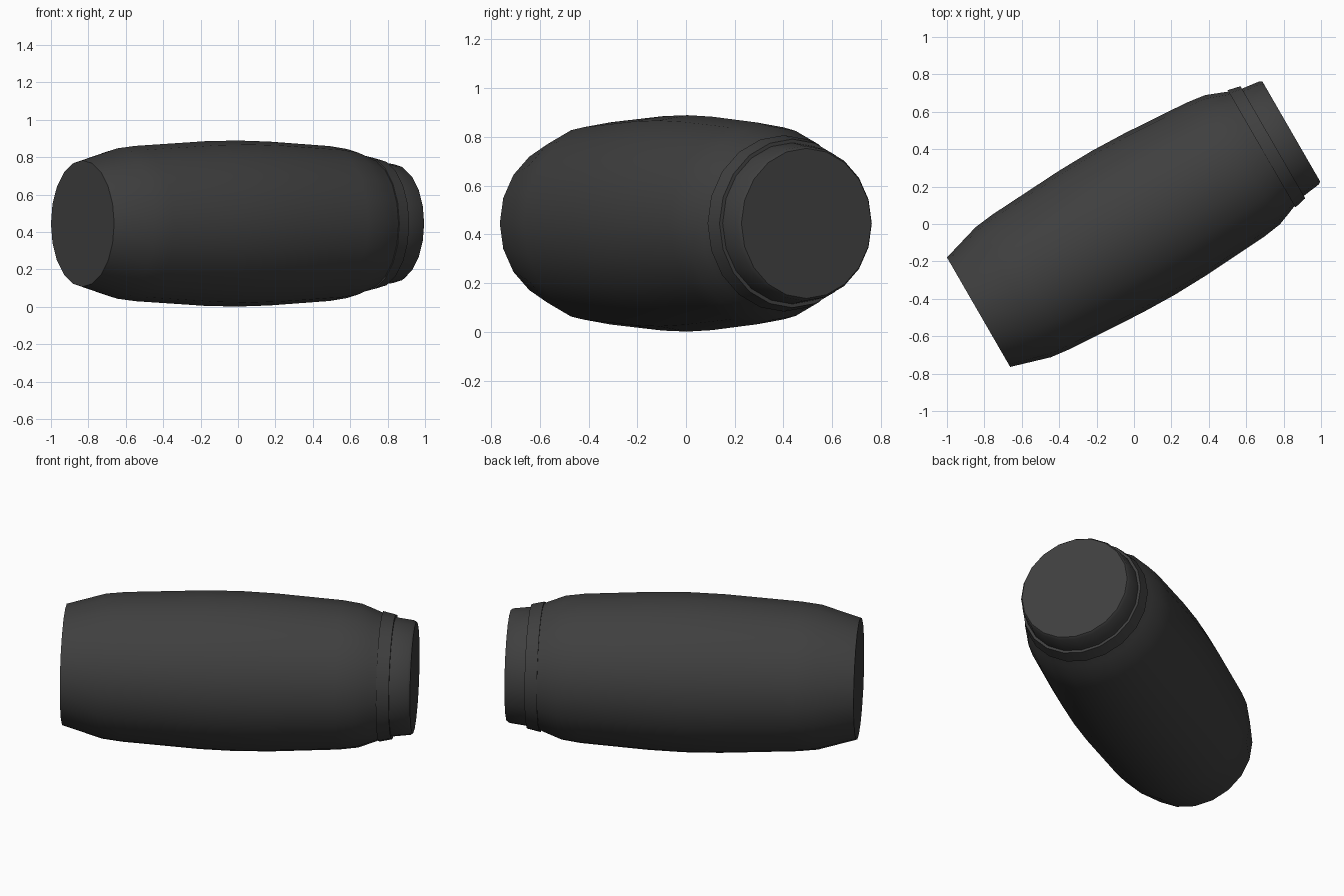
import bpy, bmesh
from math import sin, cos, pi, radians

cube = bpy.data.objects.get("Cube")
if cube:
    bpy.data.objects.remove(cube, do_unlink=True)

SIDES = 20

charcoal = bpy.data.materials.new("charcoal")
charcoal.use_nodes = True
colour = (0.05, 0.05, 0.05, 1)
charcoal.diffuse_color = colour
charcoal.node_tree.nodes["Principled BSDF"].inputs["Base Color"].default_value = colour


def lathe(name, profile):
    """Turn (position, radius) pairs about the local x axis, with flat end caps."""
    bm = bmesh.new()
    rings = []
    for t, r in profile:
        rings.append([bm.verts.new((t, r * cos(2 * pi * i / SIDES), r * sin(2 * pi * i / SIDES)))
                      for i in range(SIDES)])
    for a, b in zip(rings, rings[1:]):
        for i in range(SIDES):
            j = (i + 1) % SIDES
            bm.faces.new((a[i], a[j], b[j], b[i]))
    bm.faces.new(rings[0])
    bm.faces.new(rings[-1])
    bmesh.ops.recalc_face_normals(bm, faces=bm.faces)
    mesh = bpy.data.meshes.new(name)
    bm.to_mesh(mesh)
    bm.free()
    mesh.materials.append(charcoal)
    obj = bpy.data.objects.new(name, mesh)
    bpy.context.collection.objects.link(obj)
    # The whole cylinder lies on its side, turned in plan
    obj.location = (-0.004, 0.006, 0.445)
    obj.rotation_euler.z = radians(30)
    bpy.ops.object.select_all(action='DESELECT')
    obj.select_set(True)
    bpy.context.view_layer.objects.active = obj
    bpy.ops.object.shade_smooth_by_angle(angle=radians(30))
    return obj


# Bulging barrel with tapered shoulders
lathe("barrel_body", [(-0.955, 0.338), (-0.74, 0.402), (-0.63, 0.415), (-0.2, 0.44),
                      (0, 0.444), (0.2, 0.438), (0.57, 0.414), (0.675, 0.399),
                      (0.75, 0.37), (0.795, 0.352)])
# Thin raised band between shoulder and cap
lathe("collar_band", [(0.792, 0.362), (0.862, 0.346)])
# Narrow end cap with a chamfered rim
lathe("end_cap", [(0.78, 0.335), (0.862, 0.331), (0.962, 0.318), (0.976, 0.308)])
